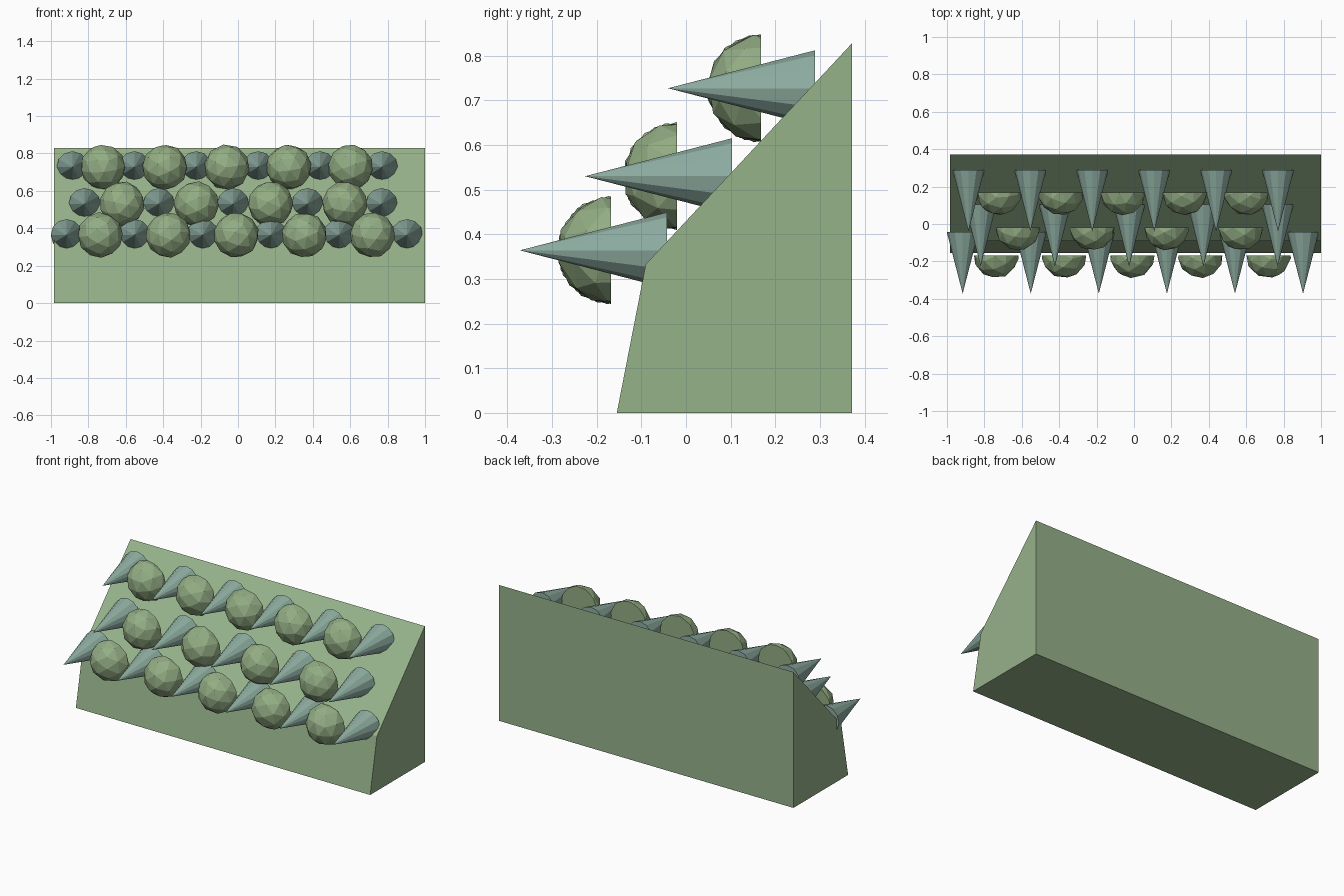
import bpy, bmesh, math, random
from mathutils import Matrix, Euler

random.seed(4)
cube = bpy.data.objects.get("Cube")
if cube:
    bpy.data.objects.remove(cube, do_unlink=True)


def srgb(*rgb):
    return [((c / 255 + 0.055) / 1.055) ** 2.4 for c in rgb] + [1.0]


def material(name, color):
    mat = bpy.data.materials.new(name)
    mat.use_nodes = True
    mat.diffuse_color = color
    mat.node_tree.nodes["Principled BSDF"].inputs["Base Color"].default_value = color
    return mat


def finish(bm, name, mat):
    bmesh.ops.recalc_face_normals(bm, faces=bm.faces)
    mesh = bpy.data.meshes.new(name)
    bm.to_mesh(mesh)
    bm.free()
    mesh.materials.append(mat)
    obj = bpy.data.objects.new(name, mesh)
    bpy.context.collection.objects.link(obj)
    return obj


moss = material("moss green", srgb(150, 178, 138))
olive = material("olive green", srgb(147, 173, 132))
teal = material("grey teal", srgb(142, 173, 161))

# Sloped block: side profile (y, z) extruded along x
bm = bmesh.new()
profile = [(-0.155, 0), (-0.09, 0.333), (0.372, 0.828), (0.372, 0)]
side = bm.faces.new([bm.verts.new((-0.985, y, z)) for y, z in profile])
wall = bmesh.ops.extrude_face_region(bm, geom=[side])
bmesh.ops.translate(bm, vec=(1.985, 0, 0),
                    verts=[v for v in wall["geom"] if isinstance(v, bmesh.types.BMVert)])
finish(bm, "sloped_block", moss)


# Faceted half ball, flat at the back
def knob(name, x, y, z):
    bm = bmesh.new()
    bmesh.ops.create_icosphere(bm, subdivisions=2, radius=0.122)
    turn = Euler([random.uniform(0, math.tau) for _ in range(3)])
    bmesh.ops.rotate(bm, verts=bm.verts, cent=(0, 0, 0), matrix=turn.to_matrix())
    bmesh.ops.bisect_plane(bm, geom=bm.verts[:] + bm.edges[:] + bm.faces[:],
                           plane_co=(0, 0, 0), plane_no=(0, 1, 0), clear_outer=True)
    bmesh.ops.holes_fill(bm, edges=[e for e in bm.edges if e.is_boundary], sides=0)
    finish(bm, name, olive).location = (x, y, z)


# Cone spike pointing forward
def spike(name, x, y, z):
    bm = bmesh.new()
    bmesh.ops.create_cone(bm, cap_ends=True, segments=12, radius1=0.085,
                          radius2=0, depth=0.329)
    bmesh.ops.rotate(bm, verts=bm.verts, cent=(0, 0, 0),
                     matrix=Matrix.Rotation(math.pi / 2, 3, "X"))
    finish(bm, name, teal).location = (x, y - 0.1645, z)


# Rows: height, knob back y, spike base y, first knob x, first spike x, spacing, knob count
rows = {
    "lower": (0.364, -0.168, -0.043, -0.737, -0.916, 0.364, 5),
    "middle": (0.53, -0.02, 0.103, -0.62, -0.82, 0.397, 4),
    "upper": (0.727, 0.168, 0.289, -0.722, -0.885, 0.331, 5),
}
for row, (z, knob_y, spike_y, knob_x, spike_x, step, count) in rows.items():
    for i in range(count):
        knob(f"{row}_knob_{i + 1}", knob_x + i * step, knob_y, z)
    for i in range(count + 1):
        spike(f"{row}_spike_{i + 1}", spike_x + i * step, spike_y, z)
